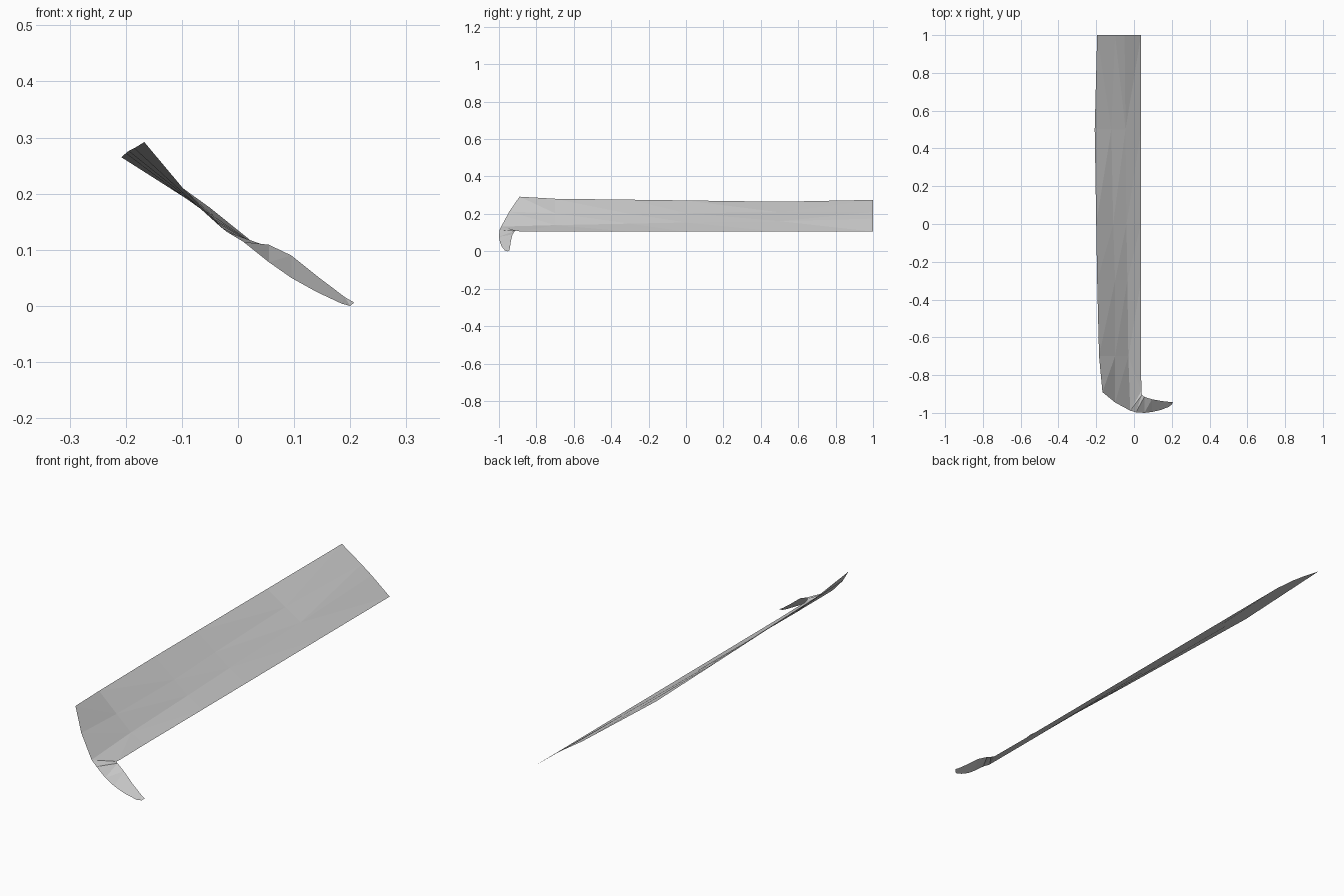
import bpy, bmesh

# Strip stations from back to front: y, left edge (x, z), two inner points (x, z)
stations = [
    (1.00, (-0.195, 0.275), (-0.100, 0.211), (-0.050, 0.175)),
    (0.50, (-0.208, 0.265), (-0.120, 0.209), (-0.045, 0.161)),
    (0.00, (-0.200, 0.272), (-0.110, 0.204), (-0.040, 0.154)),
    (-0.30, (-0.195, 0.276), (-0.100, 0.200), (-0.035, 0.148)),
    (-0.70, (-0.185, 0.281), (-0.100, 0.203), (-0.030, 0.140)),
]
rows = [[(l[0], y, l[1]), (a[0], y, a[1]), (b[0], y, b[1]), (0.037, y, 0.105)]
        for y, l, a, b in stations]
# Curved front edge, ending at the inner corner of the hook
rows.append([(-0.167, -0.89, 0.292), (-0.10, -0.945, 0.212),
             (-0.02, -0.988, 0.132), (0.039, -0.885, 0.105)])

# Hook cross-lines: outer edge point, inner edge point
hook = [
    ((0.010, -0.997, 0.114), (0.042, -0.905, 0.110)),
    ((0.055, -1.000, 0.078), (0.055, -0.915, 0.109)),
    ((0.095, -0.995, 0.050), (0.095, -0.928, 0.090)),
    ((0.140, -0.985, 0.025), (0.145, -0.937, 0.050)),
    ((0.185, -0.968, 0.004), (0.190, -0.942, 0.016)),
    ((0.200, -0.955, 0.000), (0.207, -0.944, 0.006)),
]


def skin(bm, lines):
    """Join neighbouring point lines with faces."""
    for p, q in zip(lines, lines[1:]):
        for i in range(len(p) - 1):
            bm.faces.new((p[i], q[i], q[i + 1], p[i + 1]))


bm = bmesh.new()
# Long sheet
grid = [[bm.verts.new(p) for p in row] for row in rows]
skin(bm, grid)
# Hook grown from the last segment of the sheet's front edge
tail = [grid[-1][2:]] + [[bm.verts.new(p) for p in pair] for pair in hook]
skin(bm, tail)
bmesh.ops.triangulate(bm, faces=bm.faces[:])
bm.normal_update()
for f in bm.faces:
    f.smooth = False

mesh = bpy.data.meshes.new("hooked_strip")
bm.to_mesh(mesh)
bm.free()
strip = bpy.data.objects.new("hooked_strip", mesh)
bpy.context.collection.objects.link(strip)
